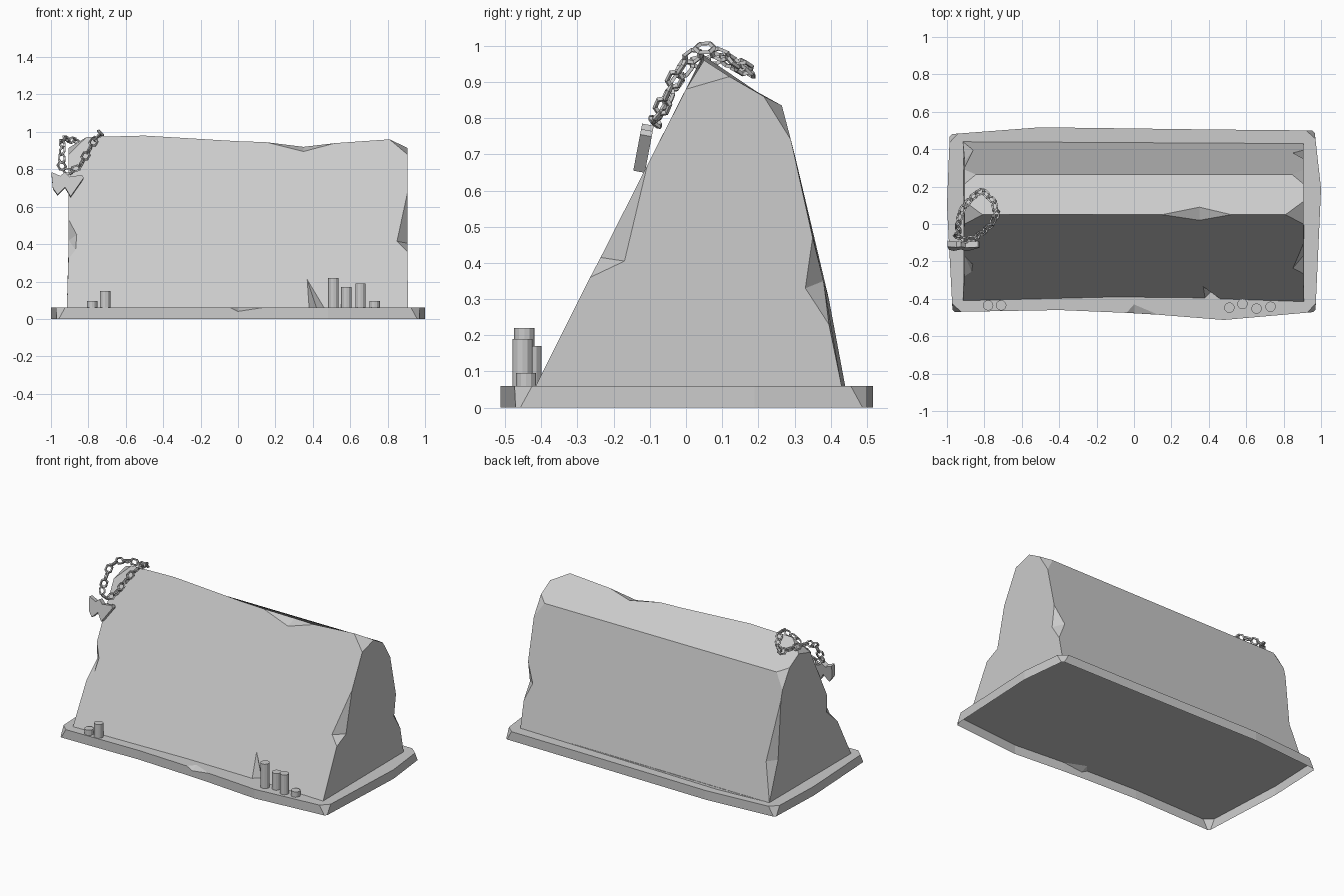
import bpy, bmesh, math
from mathutils import Vector, Matrix, Euler

if "Cube" in bpy.data.objects:
    bpy.data.objects.remove(bpy.data.objects["Cube"])


def build(name, pts, faces):
    """Mesh from named points and faces written as strings of point names."""
    bm = bmesh.new()
    v = {k: bm.verts.new(p) for k, p in pts.items()}
    for f in faces:
        bm.faces.new([v[k] for k in f.split()])
    bmesh.ops.recalc_face_normals(bm, faces=bm.faces)
    me = bpy.data.meshes.new(name)
    bm.to_mesh(me)
    bm.free()
    ob = bpy.data.objects.new(name, me)
    bpy.context.collection.objects.link(ob)
    return ob


# Base slab: bowed outline, corners (flag 1) chipped wider at the top, open below
H = 0.06
outline = [(-.97, -.47, 1), (-.4, -.46, 0), (-.04, -.475, 0), (.13, -.485, 0),
           (.48, -.513, 0), (.97, -.47, 1), (1, .19, 0), (.965, .5, 1),
           (.43, .505, 0), (-.5, .517, 0), (-.985, .48, 1), (-1, .1, 0)]
ring = []
for i, (x, y, corner) in enumerate(outline):
    p = Vector((x, y))
    if not corner:
        ring.append((p, p))
        continue
    for j in (i - 1, (i + 1) % len(outline)):
        d = (Vector(outline[j][:2]) - p).normalized()
        ring.append((p + d * .012, p + d * .045))
pts, faces, cap = {}, [], []
n = len(ring)
for i, (b, t) in enumerate(ring):
    pts[f"b{i}"] = (b.x, b.y, 0)
    pts[f"t{i}"] = (t.x, t.y, H)
    j = (i + 1) % n
    cap.append(f"t{i}")
    if i == 3:                      # chip in the front edge
        pts["dip"] = (0, -.477, .04)
        pts["inner"] = (0, -.43, H)
        faces += [f"b{i} b{j} t{j} dip t{i}", f"t{i} dip inner", f"dip t{j} inner"]
        cap.append("inner")
    else:
        faces.append(f"b{i} b{j} t{j} t{i}")
faces.append(" ".join(cap))
build("base_slab", pts, faces)

# Stone body: wedge shaped block with chipped edges and corners
P = dict(
    fl=(-.915, -.41, H), fm=(-.1, -.39, H), c1=(.38, -.395, H), c2=(.37, -.335, .21),
    c3=(.46, -.4, H), ci=(.42, -.355, H), fr=(.91, -.415, H),
    br=(.905, .43, H), bm=(-.55, .465, H), bl=(-.915, .44, H),
    kr0=(.905, 0, .88), kr=(.81, .05, .96), kr2=(.905, .12, .915),
    sr0=(.905, .215, .86), sr=(.845, .265, .835), sr2=(.905, .29, .74))
for k in ("kr0", "kr", "kr2", "sr0", "sr", "sr2"):
    x, y, z = P[k]
    P[k.replace("r", "l")] = (-x, y, z + (.012 if k == "kr" else 0))
P.update(  # ridge line and the chips on the upright edges
    g1=(.52, .05, .94), gP=(.35, .02, .895), gQ=(.35, .09, .92), g2=(.15, .05, .945),
    r0=(0, .05, .95), r1=(-.5, .05, .98),
    rA=(.905, -.107, .67), rP=(.85, -.236, .415), rQ=(.905, -.17, .405), rB=(.905, -.265, .36),
    lA=(-.905, -.175, .53), lP=(-.862, -.215, .45), lP2=(-.868, -.255, .37),
    lQ=(-.905, -.17, .42), lB=(-.907, -.28, .32),
    bA=(.905, .35, .47), bP=(.85, .38, .35), bQ=(.905, .33, .33), bB=(.905, .395, .23),
    dA=(-.905, .305, .68), dP=(-.86, .395, .3), dQ=(-.905, .335, .3))
build("stone_body", P, [
    "fl fm c1 c2 c3 fr rB rP rA kr0 kr g1 gP g2 r0 r1 kl kl0 lA lP lP2 lB",   # front
    "kr kr2 sr0 sr sl sl0 kl2 kl r1 r0 g2 gQ g1",                             # top slope
    "sr sr2 bA bP bB br bm bl dP dA sl2 sl",                                  # back
    "fr br bB bQ bA sr2 sr0 kr2 kr0 rA rQ rB",                                # right end
    "fl lB lQ lA kl0 kl2 sl0 sl2 dA dQ bl",                                   # left end
    "c1 ci c2", "c2 ci c3", "rA rP rQ", "rP rB rQ", "kr kr0 kr2", "kl kl0 kl2",
    "g1 gP gQ", "gP g2 gQ", "lA lP lQ", "lP lP2 lQ", "lP2 lB lQ", "sr0 sr sr2",
    "sl0 sl sl2", "bA bP bQ", "bP bB bQ", "dA dP dQ", "dP bl dQ"])

# Candles standing on the front ledge
for i, (x, y, top) in enumerate([(-.78, -.435, .095), (-.71, -.435, .15), (.51, -.447, .22),
                                 (.58, -.427, .17), (.655, -.452, .19), (.73, -.442, .095)]):
    bpy.ops.mesh.primitive_cylinder_add(vertices=12, radius=.028, depth=top - H,
                                        location=(x, y, (top + H) / 2))
    bpy.context.object.name = f"candle_{i + 1}"

# Chain looped over the ridge corner: links spaced evenly along a closed path
path = [Vector(p) for p in [
    (-.91, -.085, .79), (-.85, -.075, .81), (-.81, -.045, .88), (-.77, -.01, .95),
    (-.735, .05, .995), (-.75, .12, .965), (-.81, .18, .925), (-.87, .14, .95),
    (-.92, .075, .965), (-.94, .01, .95), (-.94, -.04, .88), (-.945, -.065, .82)]]
segs = [(a, b) for a, b in zip(path, path[1:] + path[:1])]
total = sum((b - a).length for a, b in segs)
COUNT = 20


def along(d):
    d %= total
    for a, b in segs:
        if d <= (b - a).length:
            return a.lerp(b, d / (b - a).length)
        d -= (b - a).length
    return path[0].copy()


link_mesh = None
for i in range(COUNT):
    d = total * i / COUNT
    pos, tan = along(d), along(d + .02) - along(d - .02)
    if link_mesh is None:
        bpy.ops.mesh.primitive_torus_add(major_segments=6, minor_segments=4,
                                         major_radius=.02, minor_radius=.007)
        ob = bpy.context.object
        link_mesh = ob.data
        link_mesh.transform(Matrix.Diagonal((1.3, 1, 1, 1)))
    else:
        ob = bpy.data.objects.new("link", link_mesh)
        bpy.context.collection.objects.link(ob)
    ob.name = f"chain_link_{i + 1}"
    roll = Euler((math.radians(45 if i % 2 else -45), 0, 0)).to_matrix().to_4x4()
    ob.matrix_world = (Matrix.Translation(pos)
                       @ tan.to_track_quat('X', 'Z').to_matrix().to_4x4() @ roll)

# Winged pendant hanging from the chain, leaning with the stone
wing = [(-.998, .785), (-.95, .765), (-.925, .785), (-.9, .76), (-.835, .77), (-.825, .755),
        (-.895, .655), (-.925, .705), (-.965, .665), (-.99, .70)]
pts, m = {}, len(wing)
for i, (x, z) in enumerate(wing):
    y = -.123 + (z - .775) * .19
    pts[f"f{i}"] = (x, y, z)
    pts[f"k{i}"] = (x, y + .032, z - .006)
faces = [f"f{i} f{(i + 1) % m} k{(i + 1) % m} k{i}" for i in range(m)]
faces += [" ".join(f"{s}{i}" for i in range(m)) for s in "fk"]
build("pendant", pts, faces)
